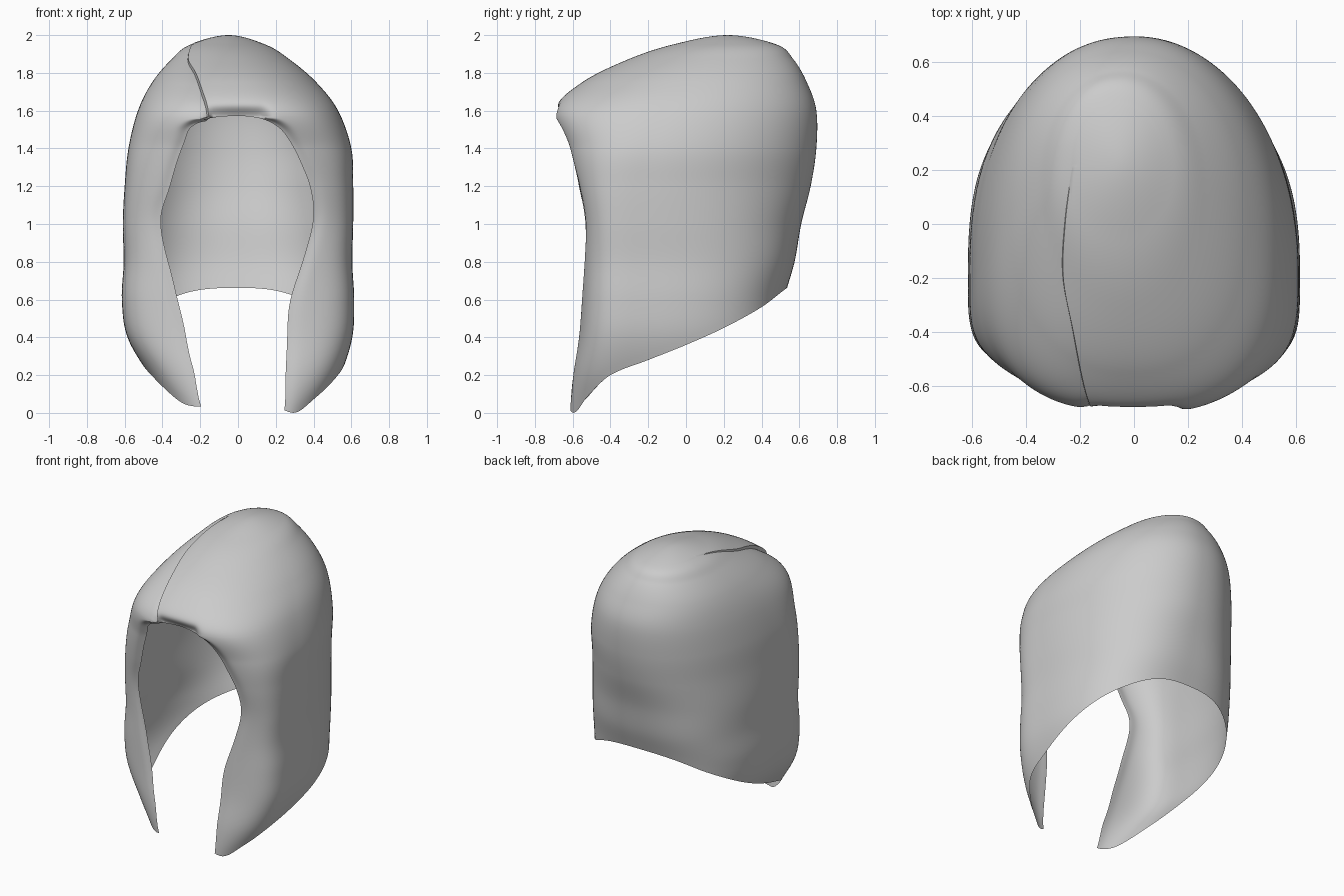
import bpy, bmesh, math

cube = bpy.data.objects.get("Cube")
if cube:
    bpy.data.objects.remove(cube, do_unlink=True)

# Sections: height, half width, x centre, front y, back y, widest y,
# front squareness, back squareness
SECTIONS = [
    (0.0, .38, .04, -.64, .45, -.20, 3.2, 2.6), (0.2, .505, .035, -.61, .48, -.20, 3.6, 2.6),
    (0.4, .595, .01, -.575, .50, -.20, 3.9, 2.6), (0.6, .615, 0, -.56, .52, -.20, 4, 2.6),
    (0.8, .605, 0, -.555, .575, -.20, 4, 2.5), (1.0, .61, 0, -.56, .61, -.20, 4, 2.3),
    (1.2, .605, .005, -.60, .66, -.19, 3.6, 2.1), (1.4, .59, .01, -.65, .69, -.16, 3, 2.05),
    (1.6, .53, 0, -.70, .69, -.09, 2.6, 2.05), (1.75, .435, -.02, -.55, .64, .03, 2.3, 2.05),
    (1.87, .315, -.04, -.31, .57, .13, 2.1, 2), (1.95, .20, -.055, -.07, .48, .20, 2, 2),
    (2.0, 0, -.05, .22, .22, .22, 2, 2), (1.95, -.20, -.055, .48, -.07, .22, 2, 2)]
APEX = 12
# Face opening half widths, from the fringe down to the tips
OPEN_LEFT = [0, .12, .215, .28, .335, .385, .40, .35, .275, .255, .24]
OPEN_RIGHT = [0, .16, .25, .285, .325, .365, .41, .38, .32, .245, .18]
HEM = [.05, .20, .28, .36, .45, .56, .70]           # hem height along y
PARTING = [-.13, -.185, -.225, -.262, -.255, -.23, -.205]  # parting x along y
FRINGE_Z = 1.57
FRINGE_T = FRINGE_Z / 0.2
COLUMNS, CAP_ROWS, SIDE_ROWS = 240, 64, 64


def clamp(v, low=0.0, high=1.0):
    return max(low, min(high, v))


def spline(values, t):
    """Smooth curve through evenly spaced values."""
    last = len(values) - 1
    t = clamp(t, 0, last)
    i = min(int(t), last - 1)
    f = t - i
    a, b, c, d = (values[clamp(i + o, 0, last)] for o in (-1, 0, 1, 2))
    return b + f / 2 * (c - a + f * (2*a - 5*b + 4*c - d + f * (3*(b - c) + d - a)))


TRACKS = list(zip(*SECTIONS))


def section(t):
    return [spline(track, t) for track in TRACKS]


def shell_point(t, phi):
    """Point on the outer form; phi runs from the front round by the left."""
    z, width, centre, front, back, mid, square, back_square = section(t)
    s, c = math.sin(phi), math.cos(phi)
    if c <= 0:
        square = back_square if s > 0 else back_square + .2
    reach = (mid - front) if c > 0 else (back - mid)
    x = centre + math.copysign(abs(s) ** (2 / square), s) * width
    y = mid - math.copysign(abs(c) ** (2 / square), c) * reach
    return x, y, z


def edge_angle(t, x):
    """Angle at which the section reaches x on its front half."""
    _, width, centre, _, _, _, square, _ = section(t)
    ratio = clamp((x - centre) / width, -1, 1)
    return math.copysign(math.asin(abs(ratio) ** (square / 2)), ratio)


def hem_height(x, y):
    """Hem line, with the left tip drawn to a low point."""
    dip = .05 if x > 0 else .01
    return spline(HEM, (y + .6) / .2) - dip * math.exp(-((abs(x) - .3) / .07) ** 2 - (y + .6) ** 2 / .02)


def parting_gap(x, y):
    return spline(PARTING, (y + .8) / .2) - x


def parting_angle(t):
    low, high = math.pi * 1.5, math.tau
    for _ in range(24):
        phi = (low + high) / 2
        x, y, _ = shell_point(t, phi)
        if parting_gap(x, y) > 0:
            low = phi
        else:
            high = phi
    return high


SEAM = round(COLUMNS * parting_angle(FRINGE_T) / math.tau)


def finish(x, y, z, k):
    """Roll the face edge inward and sink one side of the parting."""
    if y < 0:
        edge = max(spline(OPEN_LEFT if x > 0 else OPEN_RIGHT, k * 10), .12)
        d = math.hypot(max(abs(x) - edge, 0), max(z - FRINGE_Z, 0))
        depth = .045 * math.exp(-(x / .28) ** 2) * clamp(z - .5) + .008
        y += depth * math.exp(-(d / .045) ** 2)
    gap = parting_gap(x, y)
    if gap > 0 and z > 1.5:
        sink = .03 * math.exp(-gap / .1) * clamp((.3 - y) / .9) * clamp((z - 1.5) / .1)
        z -= sink * .7
        y += sink * .5
    return x, y, z


def cap_row(i):
    """Closed row with one column held on the parting."""
    t = APEX + (FRINGE_T - APEX) * i / CAP_ROWS
    seam = parting_angle(t)
    row = []
    for j in range(COLUMNS + 1):
        if j < SEAM:
            phi = (seam - .012) * j / (SEAM - 1)
        else:
            phi = seam + (math.tau - seam) * (j - SEAM) / (COLUMNS - SEAM)
        row.append(finish(*shell_point(t, phi), 0))
    return row


def side_row(i):
    """Open row from one face edge round the back to the other."""
    k = i / SIDE_ROWS
    edge_t = FRINGE_T * (1 - k * k)
    start = edge_angle(edge_t, spline(OPEN_LEFT, k * 10))
    end = math.tau + edge_angle(edge_t, -spline(OPEN_RIGHT, k * 10))
    row = []
    for j in range(COLUMNS + 1):
        phi = start + (end - start) * j / COLUMNS
        t = edge_t
        for _ in range(3):          # settle the slanted row onto the hem
            x, y, _ = shell_point(t, phi)
            t = FRINGE_T + (hem_height(x, y) / 0.2 - FRINGE_T) * k * k
        row.append(finish(*shell_point(t, phi), k))
    return row


# Hair shell: closed crown rows, then open rows around the face
rows = [cap_row(i) for i in range(CAP_ROWS + 1)]
rows += [side_row(i) for i in range(1, SIDE_ROWS + 1)]
bm = bmesh.new()
grid = [[bm.verts.new(p) for p in row] for row in rows]
for upper, lower in zip(grid, grid[1:]):
    for j in range(COLUMNS):
        bm.faces.new((upper[j], lower[j], lower[j + 1], upper[j + 1]))
bmesh.ops.remove_doubles(bm, verts=bm.verts[:], dist=.00002)
mesh = bpy.data.meshes.new("hair_shell")
bm.to_mesh(mesh)
bm.free()

hair = bpy.data.objects.new("hair_shell", mesh)
bpy.context.collection.objects.link(hair)

# Single grey material
grey = bpy.data.materials.new("plain_grey")
grey.use_nodes = True
colour = (.6, .6, .6, 1)
grey.diffuse_color = colour
grey.node_tree.nodes["Principled BSDF"].inputs["Base Color"].default_value = colour
mesh.materials.append(grey)

bpy.context.view_layer.objects.active = hair
hair.select_set(True)
bpy.ops.object.shade_smooth_by_angle(angle=math.radians(50))
